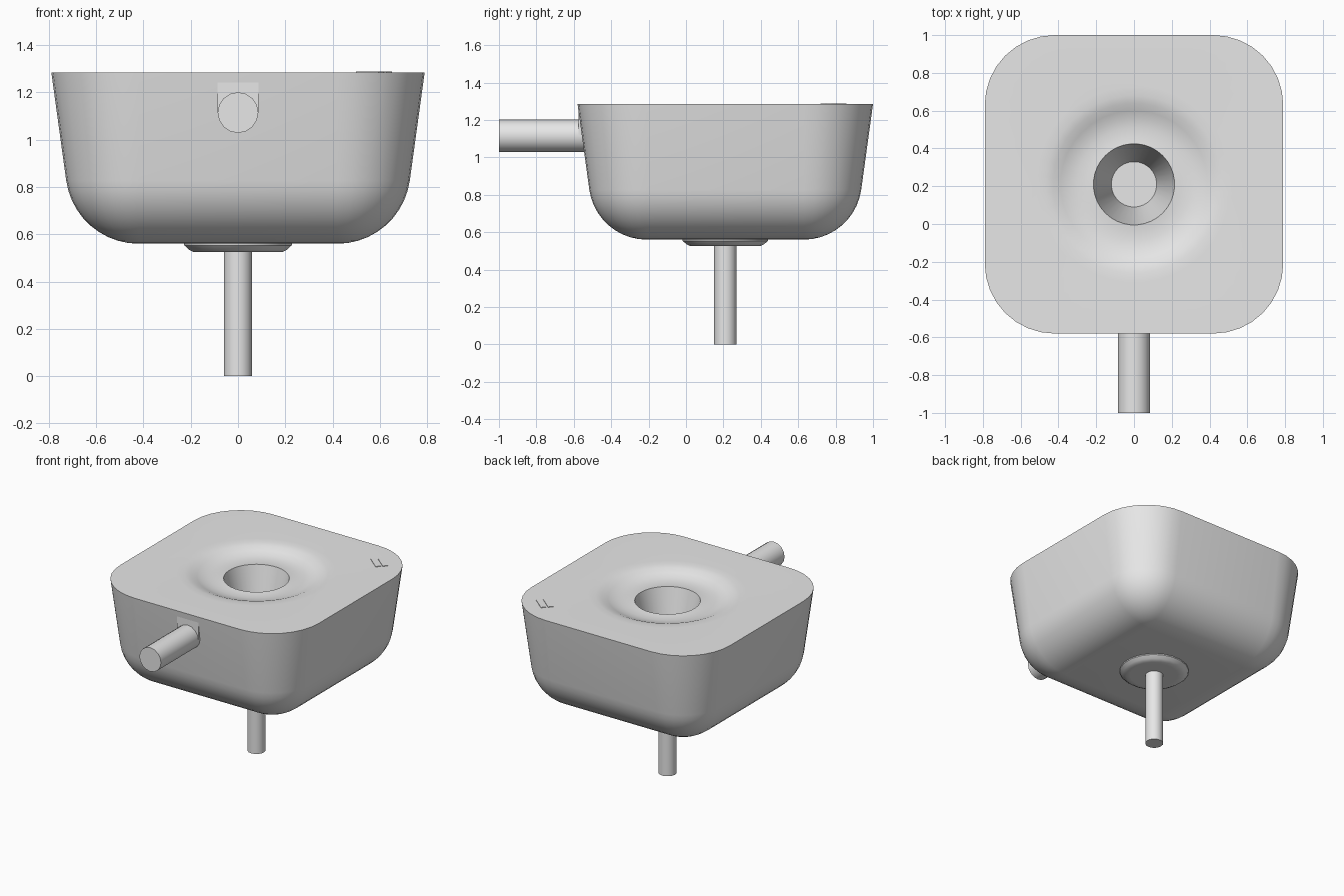
import bpy, bmesh, math
from mathutils import Matrix, Vector

if "Cube" in bpy.data.objects:
    bpy.data.objects.remove(bpy.data.objects["Cube"])

CY = 0.21      # depth position of the basin axis
TOP = 1.285    # height of the deck
SEG = 9        # points per quarter turn


def make_material(name, grey):
    mat = bpy.data.materials.new(name)
    mat.use_nodes = True
    colour = (grey, grey, grey, 1)
    mat.diffuse_color = colour
    mat.node_tree.nodes["Principled BSDF"].inputs["Base Color"].default_value = colour
    return mat


GREY = make_material("plain grey", 0.8)


def finish(name, bm, smooth=True):
    bmesh.ops.recalc_face_normals(bm, faces=bm.faces)
    mesh = bpy.data.meshes.new(name)
    bm.to_mesh(mesh)
    bm.free()
    obj = bpy.data.objects.new(name, mesh)
    bpy.context.collection.objects.link(obj)
    mesh.materials.append(GREY)
    if smooth:
        bpy.ops.object.select_all(action='DESELECT')
        obj.select_set(True)
        bpy.context.view_layer.objects.active = obj
        bpy.ops.object.shade_smooth_by_angle(angle=math.radians(32))
    return obj


def rounded_square(half, z):
    """Ring whose straight sides keep one length while the corners grow."""
    inner = min(0.42, half - 0.01)
    pts = []
    for q in range(4):
        a0 = q * math.pi / 2
        sx = 1 if q in (0, 3) else -1
        sy = 1 if q < 2 else -1
        for j in range(SEG):
            a = a0 + j / (SEG - 1) * math.pi / 2
            r = half - inner
            pts.append((sx * inner + r * math.cos(a), CY + sy * inner + r * math.sin(a), z))
    return pts


def circle(radius, z, count=4 * SEG):
    angles = [(i + 0.5) / count * math.tau for i in range(count)]
    return [(radius * math.cos(a), CY + radius * math.sin(a), z) for a in angles]


def loft(name, rings):
    bm = bmesh.new()
    loops = [[bm.verts.new(p) for p in ring] for ring in rings]
    n = len(loops[0])
    for a, b in zip(loops, loops[1:]):
        for i in range(n):
            k = (i + 1) % n
            bm.faces.new((a[i], a[k], b[k], b[i]))
    bm.faces.new(loops[0])
    bm.faces.new(loops[-1])
    return finish(name, bm)


def rod(name, radius, start, end, sides=16):
    bm = bmesh.new()
    start, end = Vector(start), Vector(end)
    axis = end - start
    turn = Vector((0, 0, 1)).rotation_difference(axis).to_matrix().to_4x4()
    bmesh.ops.create_cone(bm, cap_ends=True, segments=sides, radius1=radius, radius2=radius,
                          depth=axis.length, matrix=Matrix.Translation((start + end) / 2) @ turn)
    return finish(name, bm)


def box(name, size, centre, turn=0):
    bm = bmesh.new()
    place = Matrix.Translation(centre) @ Matrix.Rotation(turn, 4, 'Z')
    bmesh.ops.create_cube(bm, size=1, matrix=place @ Matrix.Diagonal((*size, 1)))
    return finish(name, bm, smooth=False)


# Basin: rounded underside, flared walls, flat deck, shallow dish and well
rings = []
for i in range(11):
    a = math.radians(-90 + 82 * i / 10)
    rings.append(rounded_square(0.42 + 0.31 * math.cos(a), 0.87 + 0.31 * math.sin(a)))
rings.append(rounded_square(0.79, TOP))
dish = [(0.52, TOP), (0.47, 1.283), (0.43, 1.275), (0.39, 1.258), (0.35, 1.243),
        (0.30, 1.236), (0.25, 1.236), (0.215, 1.24), (0.12, 0.85)]
rings += [circle(r, z) for r, z in dish]
loft("basin", rings)

# Drain cup and outlet under the basin
cup = [(0.235, 0.575), (0.23, 0.553), (0.21, 0.535), (0.19, 0.525), (0.16, 0.525)]
loft("drain_cup", [circle(r, z, 20) for r, z in cup])
rod("drain_pipe", 0.06, (0, CY, 0), (0, CY, 0.56))

# Front pipe with its elbow just breaking through the wall
rod("front_pipe", 0.086, (0, -1, 1.115), (0, -0.5, 1.115))
box("pipe_elbow", (0.172, 0.06, 0.13), (0, -0.544, 1.18))

# Two small bars at the back left corner of the deck
for label, x, y in (("outer", 0.592, 0.805), ("inner", 0.558, 0.772)):
    box(label + "_deck_bar", (0.125, 0.036, 0.02), (x, y, TOP - 0.006), math.radians(-40))

# Small tilted stub at the back right corner of the deck
rod("deck_stub", 0.03, (-0.59, 0.765, TOP - 0.06), (-0.59, 0.745, TOP - 0.012), 12)
